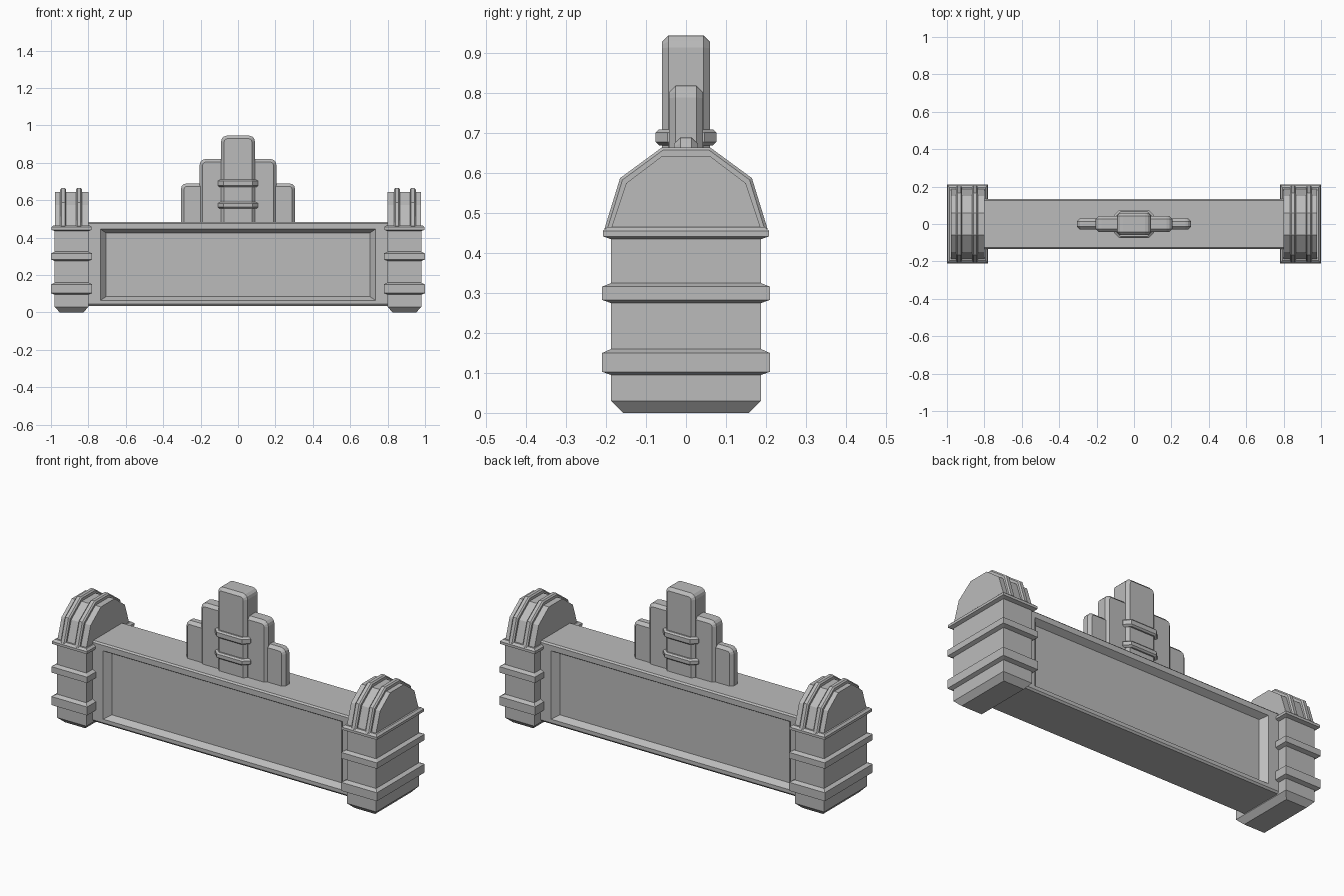
import bpy, bmesh

cube = bpy.data.objects.get("Cube")
if cube:
    bpy.data.objects.remove(cube, do_unlink=True)

stone = bpy.data.materials.new("grey stone")
stone.use_nodes = True
colour = (0.5, 0.5, 0.5, 1)
stone.diffuse_color = colour
stone.node_tree.nodes["Principled BSDF"].inputs["Base Color"].default_value = colour


def finish(name, bm, chamfer=0):
    bmesh.ops.recalc_face_normals(bm, faces=bm.faces)
    mesh = bpy.data.meshes.new(name)
    bm.to_mesh(mesh)
    bm.free()
    mesh.materials.append(stone)
    obj = bpy.data.objects.new(name, mesh)
    bpy.context.collection.objects.link(obj)
    if chamfer:
        mod = obj.modifiers.new("Chamfer", 'BEVEL')
        mod.width = chamfer
        mod.segments = 1
        mod.limit_method = 'ANGLE'
        mod.angle_limit = 1.0
    return obj


def loft(name, rings, chamfer=0):
    """Skin a chain of rings and cap both ends."""
    bm = bmesh.new()
    loops = [[bm.verts.new(p) for p in ring] for ring in rings]
    n = len(loops[0])
    for a, b in zip(loops, loops[1:]):
        for i in range(n):
            j = (i + 1) % n
            bm.faces.new((a[i], a[j], b[j], b[i]))
    bm.faces.new(loops[0])
    bm.faces.new(loops[-1])
    return finish(name, bm, chamfer)


def box(bm, x0, x1, y0, y1, z0, z1):
    bmesh.ops.create_cube(bm, size=1)
    for v in bm.verts:
        v.co.x = x1 if v.co.x > 0 else x0
        v.co.y = y1 if v.co.y > 0 else y0
        v.co.z = z1 if v.co.z > 0 else z0


def slab(name, half_x, half_y, top):
    """Upright slab with rounded top corners and chamfered rims."""
    bm = bmesh.new()
    box(bm, -half_x, half_x, -half_y, half_y, 0.45, top)
    corners = [e for e in bm.edges if all(v.co.z > 0.46 for v in e.verts)
               and abs(e.verts[0].co.y - e.verts[1].co.y) > 0.01]
    bmesh.ops.bevel(bm, geom=corners, offset=0.03, segments=3,
                    profile=0.5, affect='EDGES')
    return finish(name, bm, 0.016)


# Long beam with a recessed panel on the front and back
def panel_ring(hx, z0, z1, y):
    return [(-hx, y, z0), (hx, y, z0), (hx, y, z1), (-hx, y, z1)]


steps = [(0.705, 0.085, 0.425, 0.10), (0.735, 0.065, 0.445, 0.133),
         (0.82, 0.045, 0.475, 0.133), (0.82, 0.035, 0.483, 0.125)]
loft("beam", [panel_ring(a, b, c, -y) for a, b, c, y in steps]
     + [panel_ring(*s) for s in reversed(steps)])

# End posts: outward offset and height, including the three bands
post_profile = [(-0.03, 0), (0, 0.03),
                (0, 0.095), (0.022, 0.103), (0.022, 0.15), (0, 0.16),
                (0, 0.275), (0.022, 0.283), (0.022, 0.316), (0, 0.325),
                (0, 0.435), (0.02, 0.442), (0.02, 0.456), (0.008, 0.466)]


def post_ring(cx, grow, z):
    hx, hy = 0.09 + grow * 0.9, 0.188 + grow
    return [(cx - hx, -hy, z), (cx + hx, -hy, z),
            (cx + hx, hy, z), (cx - hx, hy, z)]


# Faceted cap and its raised ribs
cap = [(0.19, 0.455), (0.15, 0.575), (0.06, 0.643)]
rib = [(0.206, 0.455), (0.165, 0.588), (0.06, 0.665)]


def arch(name, profile, x0, x1, chamfer=0):
    outline = profile + [(-y, z) for y, z in reversed(profile)]
    loft(name, [[(x, y, z) for y, z in outline] for x in (x0, x1)], chamfer)


for side, s in (("left", 1), ("right", -1)):
    loft(side + "_post", [post_ring(s * 0.89, g, z) for g, z in post_profile])
    arch(side + "_cap", cap, s * 0.80, s * 0.978)
    for place, x in (("inner", 0.85), ("outer", 0.935)):
        arch(f"{side}_{place}_rib", rib, s * x - 0.016, s * x + 0.016, 0.007)

# Stepped crest
slab("crest_centre", 0.09, 0.06, 0.945)
slab("crest_middle", 0.205, 0.042, 0.82)
slab("crest_outer", 0.305, 0.03, 0.69)


# Bands around the crest, with cut corners
def band_ring(z, grow):
    hx, hy, c = 0.108 + grow, 0.076 + grow, 0.03
    quarter = [(hx, hy - c), (hx - c, hy)]
    pts = quarter + [(-x, y) for x, y in reversed(quarter)]
    pts += [(-x, -y) for x, y in pts]
    return [(x, y, z) for x, y in pts]


for name, z0, z1 in (("lower_band", 0.555, 0.59), ("upper_band", 0.67, 0.71)):
    loft("crest_" + name, [band_ring(z0, -0.008), band_ring(z0 + 0.008, 0),
                           band_ring(z1 - 0.008, 0), band_ring(z1, -0.008)])
